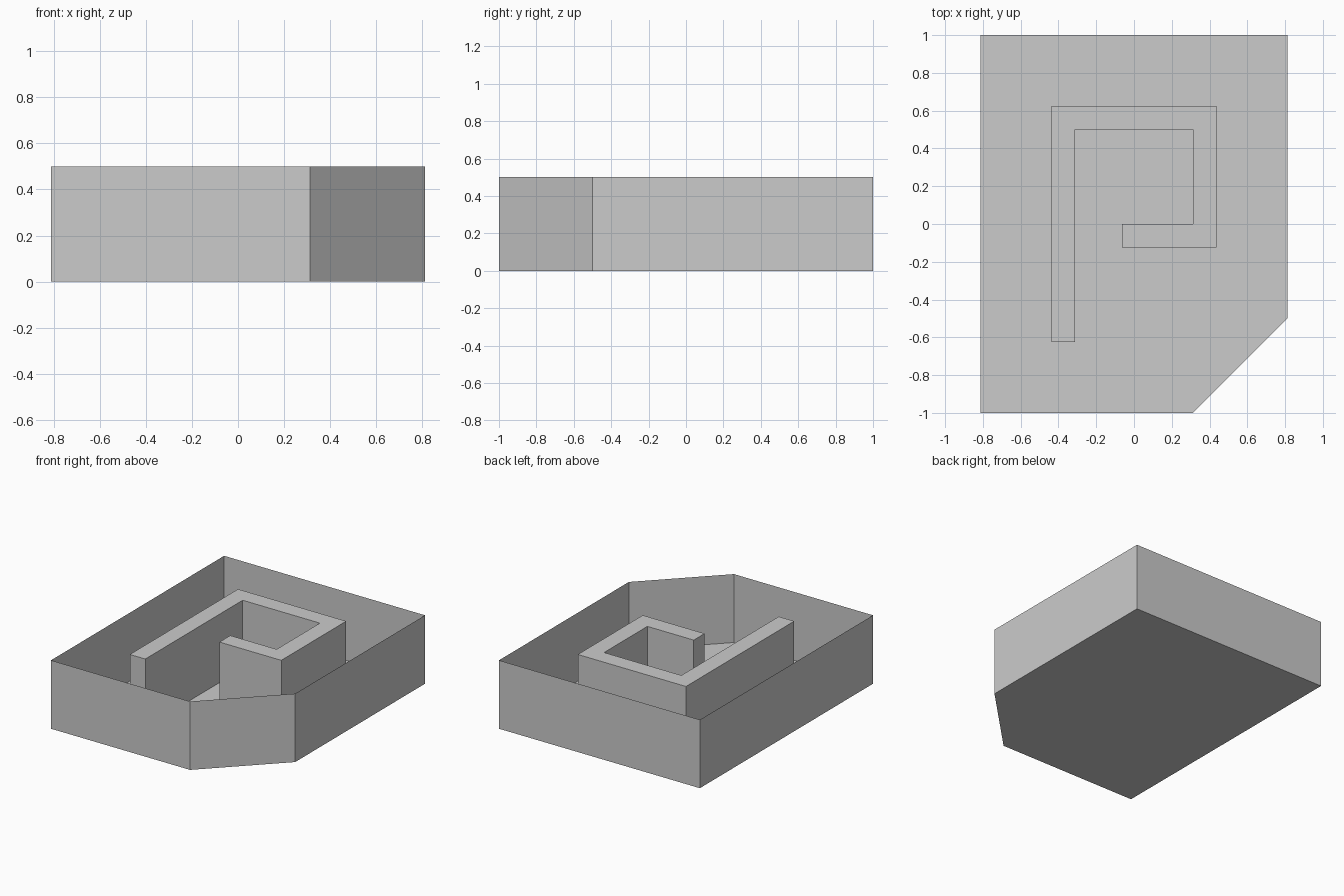
import bpy
import bmesh

cube = bpy.data.objects.get("Cube")
if cube:
    bpy.data.objects.remove(cube, do_unlink=True)

HEIGHT = 0.5

# Single plain colour
grey = bpy.data.materials.new("light_grey")
grey.use_nodes = True
colour = (0.6, 0.6, 0.6, 1)
grey.diffuse_color = colour
grey.node_tree.nodes["Principled BSDF"].inputs["Base Color"].default_value = colour


def extruded(name, outline, floor, roof):
    """Raise vertical walls on a clockwise outline, with optional end faces."""
    bm = bmesh.new()
    low = [bm.verts.new((x, y, 0)) for x, y in outline]
    high = [bm.verts.new((x, y, HEIGHT)) for x, y in outline]
    for i in range(len(outline)):
        j = (i + 1) % len(outline)
        bm.faces.new((low[j], low[i], high[i], high[j]))
    if floor:
        bm.faces.new(low)
    if roof:
        bm.faces.new(high[::-1])
    mesh = bpy.data.meshes.new(name)
    bm.to_mesh(mesh)
    bm.free()
    mesh.materials.append(grey)
    obj = bpy.data.objects.new(name, mesh)
    bpy.context.collection.objects.link(obj)
    return obj


# Open tray: thin sides, one corner cut off, closed floor
W = 0.8125
extruded("outer_tray", [(-W, -1), (-W, 1), (W, 1), (W, -0.5), (W - 0.5, -1)],
         floor=True, roof=False)

# Hooked inner wall standing on the floor
A, B = 0.4375, 0.3125
extruded("inner_wall", [(-A, -0.625), (-A, 0.625), (A, 0.625), (A, -0.125),
                        (-0.0625, -0.125), (-0.0625, 0), (B, 0), (B, 0.5),
                        (-B, 0.5), (-B, -0.625)],
         floor=False, roof=True)
